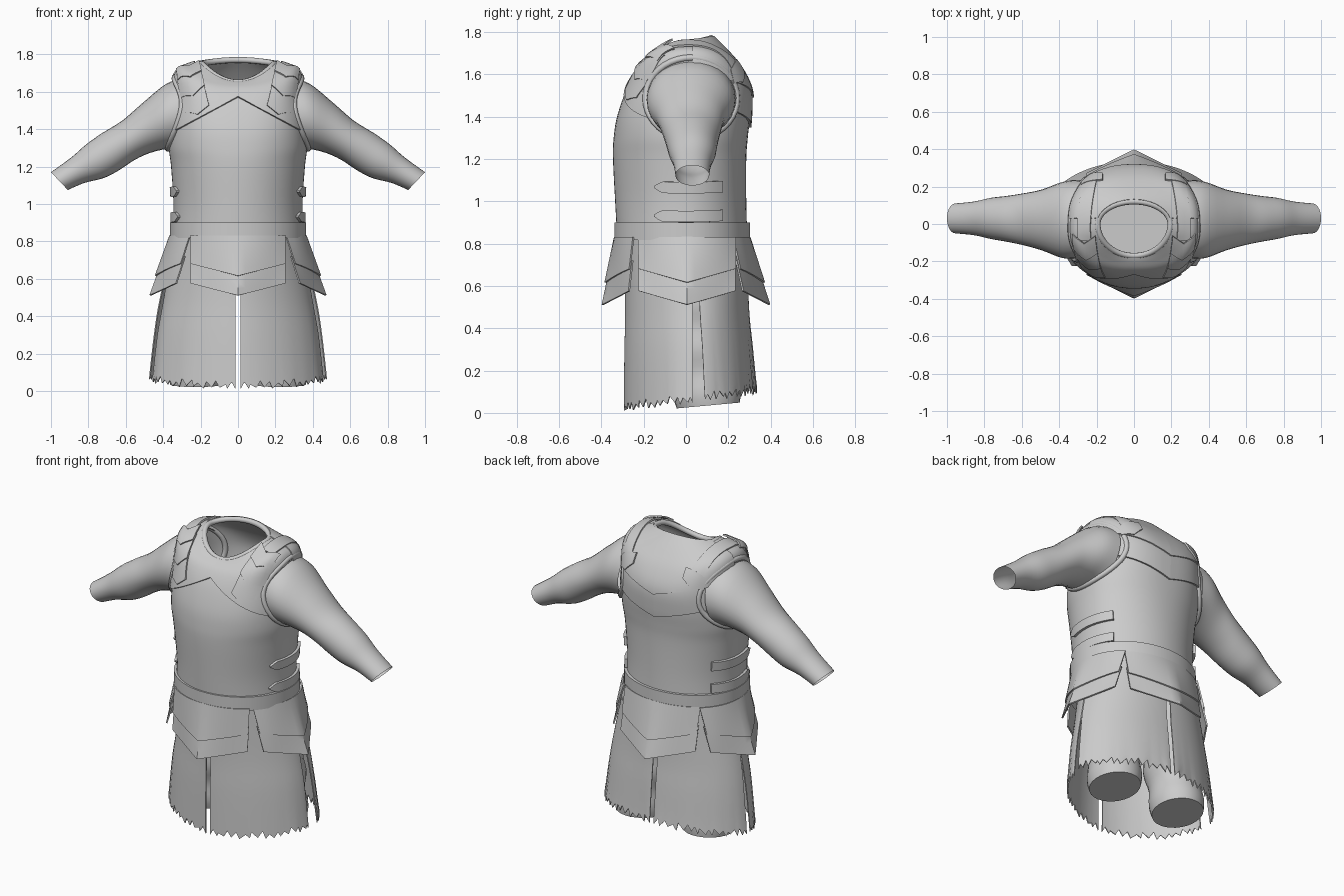
import bpy, bmesh, random
from math import sin, cos, pi, radians, sqrt
from mathutils import Vector
from mathutils.bvhtree import BVHTree

random.seed(4)
cube = bpy.data.objects.get("Cube")
if cube:
    bpy.data.objects.remove(cube)

grey = bpy.data.materials.new("plain grey")
grey.use_nodes = True
colour = (0.6, 0.6, 0.6, 1)
grey.diffuse_color = colour
grey.node_tree.nodes["Principled BSDF"].inputs["Base Color"].default_value = colour


def grid(rows, closed=False, cap=None):
    """Sheet or tube through rows of points."""
    bm = bmesh.new()
    verts = [[bm.verts.new(p) for p in row] for row in rows]
    count = len(rows[0])
    for a, b in zip(verts, verts[1:]):
        for i in range(count if closed else count - 1):
            j = (i + 1) % count
            bm.faces.new((a[i], a[j], b[j], b[i]))
    if cap is not None:
        bm.faces.new(verts[cap])
    return bm


def finish(name, bm, thick=0, mirror=False, pivot=(0, 0, 1.2)):
    """Turn normals outward, then add thickness, mirroring and shading."""
    bmesh.ops.recalc_face_normals(bm, faces=bm.faces[:])
    px, py, pz = pivot
    outward = 0
    for f in bm.faces:
        c = f.calc_center_median()
        outward += f.calc_area() * f.normal.dot(c - Vector((px, py, min(c.z, pz))))
    if outward < 0:
        bmesh.ops.reverse_faces(bm, faces=bm.faces[:])
    mesh = bpy.data.meshes.new(name)
    bm.to_mesh(mesh)
    bm.free()
    mesh.materials.append(grey)
    mesh.shade_smooth()
    obj = bpy.data.objects.new(name, mesh)
    bpy.context.collection.objects.link(obj)
    if thick:
        solid = obj.modifiers.new("thickness", 'SOLIDIFY')
        solid.thickness, solid.offset = thick, 1
    if mirror:
        obj.modifiers.new("other side", 'MIRROR')
    split = obj.modifiers.new("sharp edges", 'EDGE_SPLIT')
    split.split_angle = radians(38)


def smooth_rows(keys, steps):
    """Smoothly interpolate a list of section tuples."""
    out = []
    for k in range(len(keys) - 1):
        p, a, b, q = (keys[max(k - 1, 0)], keys[k], keys[k + 1], keys[min(k + 2, len(keys) - 1)])
        for s in range(steps):
            t = s / steps
            out.append([y + t / 2 * (z - x + t * (2*x - 5*y + 4*z - w + t * (3*(y - z) + w - x)))
                        for x, y, z, w in zip(p, a, b, q)])
    return out + [list(keys[-1])]


def body_ring(section, count=64):
    rx, front, back, z_front, z_side, z_back, power = section
    ring = []
    for i in range(count):
        c, s = cos(2 * pi * i / count), sin(2 * pi * i / count)
        bend = lambda v: (1 if v > 0 else -1) * abs(v) ** (2 / power)
        reach, z_end = (back, z_back) if s > 0 else (-front, z_front)
        ring.append(Vector((rx * bend(c), reach * bend(s), z_side + (z_end - z_side) * s * s)))
    return ring


# Torso: half width, front y, back y, heights at front, side and back, squareness
torso_keys = [
    (.35, -.325, .29, .82, .82, .82, 2), (.345, -.335, .285, 1, 1, 1, 2),
    (.358, -.345, .285, 1.2, 1.2, 1.2, 2.1), (.37, -.342, .292, 1.3, 1.31, 1.3, 2.2),
    (.36, -.326, .302, 1.4, 1.43, 1.4, 2.35), (.338, -.285, .3, 1.52, 1.57, 1.52, 2.5),
    (.33, -.24, .255, 1.6, 1.69, 1.62, 2.5), (.275, -.2, .19, 1.635, 1.725, 1.7, 2.2),
    (.195, -.17, .12, 1.65, 1.75, 1.77, 2)]
torso_rows = [body_ring(k) for k in smooth_rows(torso_keys, 5)]
torso_bm = grid(torso_rows, True, cap=0)
surface = BVHTree.FromBMesh(torso_bm)
finish("torso", torso_bm)

# Belt
belt_rows = [body_ring((.352 + w, -.327 - w, .291 + w, z, z, z, 2))
             for w, z in ((-.01, .818), (.012, .818), (.012, .9), (-.01, .9))]
finish("belt", grid(belt_rows, True))


# Yoke plates cut from the chest shape: lower edge is a sloped line
def yoke(name, side, centre_z, slope, thick):
    bm = grid(torso_rows, True)
    cuts = [((0, 0, 0), (1, 0, 0)), ((0, .03, 0), (0, side, 0)), ((0, 0, centre_z), (slope, 0, 1))]
    for point, normal in cuts:
        bmesh.ops.bisect_plane(bm, geom=bm.verts[:] + bm.edges[:] + bm.faces[:], dist=1e-5,
                               plane_co=point, plane_no=normal, clear_inner=True)
    finish(name, bm, thick, True)


yoke("front_yoke", -1, 1.57, .54, .012)
yoke("back_yoke_lower", 1, 1.35, -.28, .011)
yoke("back_yoke_upper", 1, 1.49, -.28, .018)


# Rounded trims
def trim(name, points, radius, mirror=False):
    curve = bpy.data.curves.new(name, 'CURVE')
    curve.dimensions = '3D'
    curve.bevel_depth, curve.bevel_resolution = radius, 2
    line = curve.splines.new('POLY')
    line.points.add(len(points) - 1)
    for p, co in zip(line.points, points):
        p.co = (*co, 1)
    line.use_cyclic_u = True
    curve.materials.append(grey)
    obj = bpy.data.objects.new(name, curve)
    bpy.context.collection.objects.link(obj)
    if mirror:
        obj.modifiers.new("other side", 'MIRROR')


def from_side(y, z):
    """Point on the torso's left side at this y and height."""
    return surface.ray_cast(Vector((0, y, z)), Vector((1, 0, 0)))[0]


trim("collar_trim", torso_rows[-1], .016)
armhole = [from_side(.025 + .215 * cos(a), 1.487 + .192 * sin(a)) for a in (pi * i / 20 for i in range(40))]
trim("armhole_trim", [p + Vector((.006, 0, 0)) for p in armhole], .016, True)


# Sleeves: top x and z, bottom x and z, front y, back y
def sleeve_ring(section, count=28):
    tx, tz, bx, bz, front, back = section
    ring = []
    for i in range(count):
        c, s = cos(2 * pi * i / count), sin(2 * pi * i / count)
        k = (1 + c) / 2
        ring.append(Vector((bx + (tx - bx) * k, (front + back) / 2 + (back - front) / 2 * s,
                            bz + (tz - bz) * k)))
    return ring


sleeve_keys = [
    (.27, 1.675, .32, 1.29, -.185, .235), (.38, 1.645, .385, 1.293, -.182, .225),
    (.51, 1.54, .47, 1.273, -.142, .185), (.62, 1.445, .55, 1.237, -.115, .165),
    (.72, 1.383, .64, 1.178, -.095, .15), (.81, 1.32, .72, 1.138, -.08, .14),
    (.89, 1.25, .82, 1.113, -.06, .12), (1, 1.17, .91, 1.075, -.05, .11)]
sleeve_rows = [sleeve_ring(k) for k in smooth_rows(sleeve_keys, 4)]
finish("sleeve", grid(sleeve_rows, True), 0, True, (.65, .04, 1.3))


# Plates draped over the shoulder: x across, angle from back (0) over the top to front (180)
def draped(name, place, across, along, lift, thick=.01):
    rows = []
    for j in range(along + 1):
        row = []
        for i in range(across + 1):
            x, angle = place(2 * i / across - 1, j / along)
            start = Vector((x, .02, 1.3))
            way = Vector((0, cos(radians(angle)), sin(radians(angle))))
            hit = surface.ray_cast(start, way)[0] or surface.find_nearest(start + way * .43)[0]
            row.append(hit + way * lift)
        rows.append(row)
    finish(name, grid(rows), thick, True)


def strap_centre(angle):
    return .267 - .057 * abs((angle - 95) / 50) ** 1.5


for n, (top, low) in enumerate(((100, 113), (107, 127), (121, 143))):
    def chevron(u, v):
        a = top + (low - top) * v
        return strap_centre(a) + .06 * u, a + 6 * (1 - abs(u))
    draped("shoulder_chevron_%d" % (n + 1), chevron, 8, 6, .027 - .008 * n)

draped("shoulder_strap", lambda u, v: (strap_centre(58 + 46 * v) + .035 * u, 58 + 46 * v), 4, 14, .016)
draped("strap_tip", lambda u, v: (strap_centre(52) + .055 * u, 60 - (8 + 5 * (1 - abs(u))) * v), 6, 6, .02)

# Side buckle straps with a pointed front end
for n, height in enumerate((1.065, .928)):
    rows = []
    for j in range(17):
        y = -.145 + .31 * j / 16
        half = .027 * min(1, .15 + j / 2)
        rows.append([from_side(y, height + half * s + .2 * y * y) for s in (-1, 0, 1)])
    finish("side_strap_%d" % (n + 1), grid(rows), .016, True)


# Hip plates in two overlapping layers, flared and pointed at the middle
def hip_plate(name, turn, width, waist_across, waist_out, tip, edge, mirror=False):
    for layer, z_top, z_tip, z_edge, lift in (("upper", .83, .615, .68, .009), ("lower", .72, .51, .575, 0)):
        rows = []
        for j in range(7):
            row = []
            for i in range(15):
                u = i / 7 - 1
                a = width * u
                z = z_top + (z_tip + (z_edge - z_tip) * abs(u) - z_top) * j / 6
                waist = waist_out * sqrt(1 - (a / waist_across) ** 2)
                flare = (.82 - z) / (.31 - .065 * abs(u))
                out = waist + (tip + (edge - tip) * abs(u) - waist) * flare
                row.append(turn(a, out + lift, z))
            rows.append(row)
        finish("%s_%s" % (name, layer), grid(rows), .009, mirror)


hip_plate("front_hip_plate", lambda a, o, z: (a, -o, z), .25, .365, .325, .39, .265)
hip_plate("back_hip_plate", lambda a, o, z: (a, o, z), .25, .365, .29, .39, .265)
hip_plate("side_hip_plate", lambda a, o, z: (o, a + .005, z), .225, .315, .353, .465, .325, True)


# Skirt panels with torn hems: height, half width, reach from the side slit
def skirt(name, side, keys, slit, power):
    teeth, rows = 14, []
    sections = smooth_rows(keys, 4)
    columns = 2 * teeth + 1
    hem = [random.uniform(.02, .045) if i % 2 else random.uniform(-.006, .008) for i in range(columns)]
    shift = [random.uniform(-.4, .4) * (0 < i < columns - 1) for i in range(columns)]
    for n, (z, rx, reach) in enumerate(sections):
        t, row = n / (len(sections) - 1), []
        start, end = slit * (.35 + .65 * t) / reach, pi / 2 - (.014 / rx) ** (power / 2)
        for i in range(columns):
            angle = start + (end - start) * (i + shift[i] * t ** 3) / (columns - 1)
            y = .03 + side * reach * sin(angle) ** (2 / power)
            drop = (.048 + .13 * y + hem[i] - .05) * t ** 3
            row.append((rx * cos(angle) ** (2 / power), y, z + drop))
        rows.append(row)
    finish(name, grid(rows), .006, True)


skirt("front_skirt", -1, [(.84, .335, .32), (.5, .39, .312), (.3, .425, .316), (.05, .452, .318)], 0, 1.7)
skirt("back_skirt", 1, [(.84, .335, .25), (.5, .415, .262), (.3, .45, .28), (.05, .48, .3)], .06, 2)

# Trouser legs with soft folds and closed slanted ends
leg_rows = []
for n in range(25):
    t = n / 24
    r = .138 + .035 * t + .007 * sin(t * 22)
    leg_rows.append([(.225 - .03 * t + r * cos(a), .105 - .08 * t + r * 1.08 * sin(a),
                      .035 + .75 * t + .1 * r * sin(a) * (1 - t))
                     for a in (2 * pi * i / 28 for i in range(28))])
finish("trouser_leg", grid(leg_rows, True, cap=0), 0, True, (.22, .08, .3))
